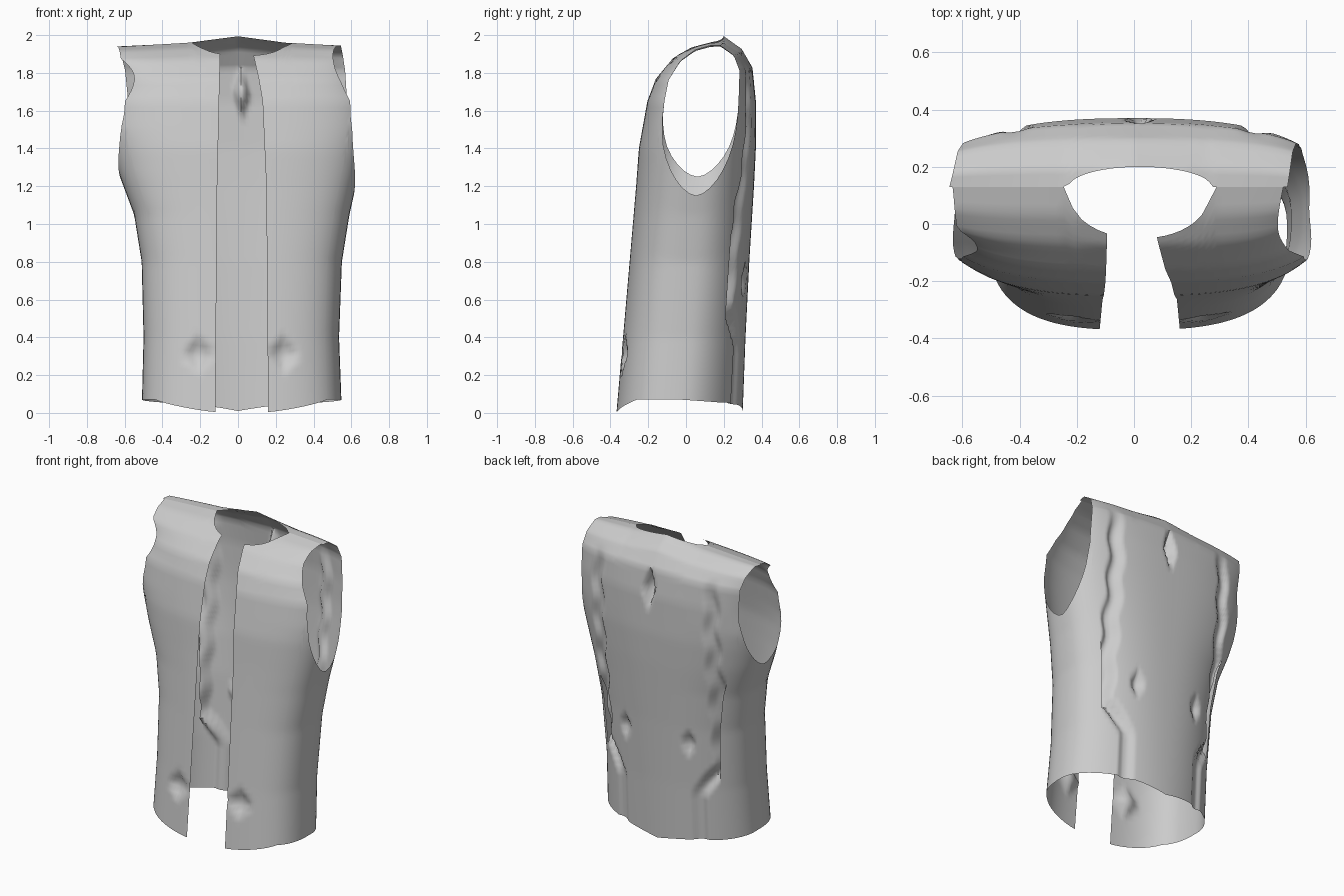
import bpy, bmesh, math

if "Cube" in bpy.data.objects:
    bpy.data.objects.remove(bpy.data.objects["Cube"])

SPLIT = 1.65              # height where the armhole edges turn into the shoulders
PHI = math.radians(39)    # angle where the side panel meets front and back panels
LOW, UP = 48, 16          # rows below and above the split
NF, NS, NB = 20, 18, 40   # columns on front, side and back panels


def interp(x, xs, ys):
    if x <= xs[0]:
        return ys[0]
    for i in range(1, len(xs)):
        if x <= xs[i]:
            f = (x - xs[i - 1]) / (xs[i] - xs[i - 1])
            return ys[i - 1] + f * (ys[i] - ys[i - 1])
    return ys[-1]


# Profiles along the height: half widths, front and back lines, opening edges
WZ = [0, .4, .8, 1.05, 1.25, 1.5, 1.65]
WIDTH = {1: [.55, .535, .55, .59, .635, .69, .695], -1: [.51, .5, .51, .55, .625, .70, .70]}
YZ = [0, .4, .8, 1.2, 1.4, 1.65]
FRONT = [-.37, -.335, -.30, -.265, -.25, -.205]
BACK = [.30, .315, .335, .36, .37, .37]
EDGE = {1: [.16, .15, .13], -1: [.12, .11, .10]}
# Profiles over the shoulder, from the split to the shoulder seam
Q = [0, .25, .55, .8, 1]
F_Y, F_Z = [-.205, -.16, -.07, .03, .13], [1.65, 1.77, 1.88, 1.945, 1.975]
B_Y, B_Z = [.37, .352, .295, .2, .13], [1.65, 1.82, 1.91, 1.97, 1.975]


def body(kind, t, side, z):
    """Point on the rounded torso; t runs along the panel."""
    a = interp(z, WZ, WIDTH[side])
    yc = -.03 + .12 * z / SPLIT
    n = 2.9 - .1 * z / SPLIT
    if kind == 'front':
        k = interp(z, [0, 1.2, 1.65], EDGE[side]) / a
        phi = -((1 - t) * math.atan2((1 - k ** n) ** (1 / n), k) + t * PHI)
    elif kind == 'side':
        phi = t * PHI
    else:
        phi = PHI + t * (math.pi / 2 - PHI)
    c, s = math.cos(phi), math.sin(phi)
    if s > 0:
        n = 2 + .5 * z / SPLIT
    r = (abs(c) ** n + abs(s) ** n) ** (-1 / n)
    b = interp(z, YZ, BACK) - yc if s > 0 else yc - interp(z, YZ, FRONT)
    return [side * a * r * c, yc + b * r * s, z]


def spot(x, z, cx, cz, rx, rz):
    """Diamond-like dent weight with a flat floor."""
    d = abs(x - cx) / rx + abs(z - cz) / rz
    return max(0, min(1, 1.6 * (1 - d)))


def dent(kind, p):
    x, y, z = p
    if kind == 'front':
        p[1] += .035 * max(spot(x, z, -.21, .31, .10, .1), spot(x, z, .24, .31, .10, .1))
    elif kind == 'back':
        d = .06 * spot(x, z, .02, 1.69, .05, .15)
        d += .03 * max(spot(x, z, -.23, .7, .06, .09), spot(x, z, .23, .7, .06, .09))
        # wavy side seams, hooked towards the centre near the hem
        wave = .42 + .012 * math.sin(z * 24)
        wave = interp(z, [.36, .56], [.28, wave])
        depth = interp(z, [.35, .45, .7, .8, 1.2], [.02, .04, .05, .04, .03])
        fade = max(0, min(1, (1.85 - z) * 6))
        d += depth * fade * min(1, 1.4 * max(0, 1 - abs(abs(x) - wave) / .05))
        p[1] -= d
    return p


def shoulder(kind, t, side, r):
    """Point between the split and the shoulder seam or neckline."""
    base = body(kind, t, side, SPLIT)
    ys, zs = (F_Y, F_Z) if kind == 'front' else (B_Y, B_Z)
    top = (1.06 if side < 0 else .88) if kind == 'front' else (1.11 if side < 0 else .93)
    shift = 0
    if kind == 'front':
        shift = side * (.04 if side > 0 else .01) * (1 - t) ** 4
    k = max(0, 1 - ((base[0] * top - shift - .02) / .25) ** 2) ** .5
    if kind == 'front':
        q_end = interp(.13 - .18 * k ** .8, ys, Q)
    else:
        q_end = interp(-(.13 + .07 * k), [-v for v in ys], Q)
    q = r * q_end
    x = base[0] * (1 + (top - 1) * q) - shift * r
    if kind == 'front':
        reach, pinch = (1, .05) if side > 0 else (.6, .06)
        x -= side * pinch * math.sin(math.pi * min(1, q / reach)) * t
    y = interp(q, Q, ys) + (base[1] - ys[0]) * (1 - q)
    z = interp(q, Q, zs) - .035 * q * abs(x) / .6
    if kind == 'back':
        z += .03 * q * max(0, 1 - abs(x) / .25)
    return [x, y, z]


bm = bmesh.new()


def add_panel(kind, side, cols):
    grid = []
    for i in range(cols + 1):
        t = i / cols
        if kind == 'side':
            t = math.sin((t - .5) * math.pi)
            depth = .5 if side > 0 else .4
            top = SPLIT - depth * math.sqrt(max(0, 1 - abs(t) ** 1.7))
            hem = .07 - .015 * max(0, t)
        else:
            top = SPLIT
            hem = .005 + .065 * t ** 1.3 if kind == 'front' else .055 - .045 * t ** 2
        col = []
        for r in range(LOW + 1):
            z = hem + (top - hem) * r / LOW
            col.append(dent(kind, body(kind, t, side, z)))
        if kind != 'side':
            for r in range(1, UP + 1):
                col.append(dent(kind, shoulder(kind, t, side, r / UP)))
        grid.append([bm.verts.new(p) for p in col])
    for a, b in zip(grid, grid[1:]):
        for r in range(len(a) - 1):
            quad = (a[r], b[r], b[r + 1], a[r + 1])
            bm.faces.new(quad if side > 0 else quad[::-1])
    return grid


# Front, side and back panels on both halves, joined at shoulder seams
for side in (1, -1):
    f = add_panel('front', side, NF)
    add_panel('side', side, NS)
    b = add_panel('back', side, NB)
    # rest the front shoulder ends on the back panel's top edge
    line = sorted((c[-1].co.copy() for c in b), key=lambda p: abs(p.x))
    xs = [abs(p.x) for p in line]
    for c in f:
        v = c[-1].co
        if abs(v.x - .02) > .25:
            v.y = interp(abs(v.x), xs, [p.y for p in line])
            v.z = interp(abs(v.x), xs, [p.z for p in line])
bmesh.ops.remove_doubles(bm, verts=bm.verts, dist=.002)

mesh = bpy.data.meshes.new("vest")
bm.to_mesh(mesh)
bm.free()
vest = bpy.data.objects.new("vest", mesh)
bpy.context.collection.objects.link(vest)
bpy.context.view_layer.objects.active = vest
vest.select_set(True)
bpy.ops.object.shade_smooth_by_angle(angle=math.radians(50))
